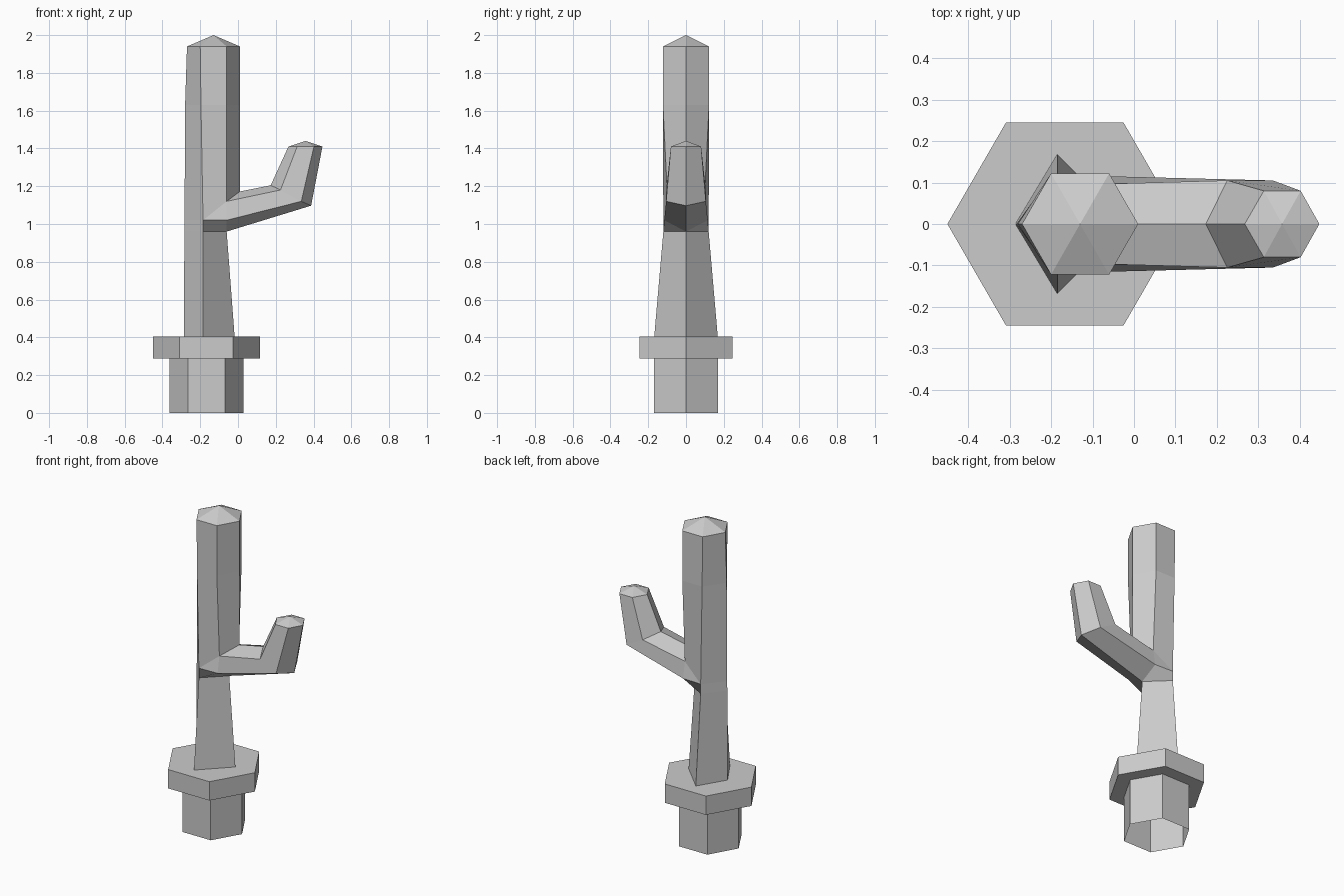
import bpy, bmesh
from math import cos, sin, pi

if "Cube" in bpy.data.objects:
    bpy.data.objects.remove(bpy.data.objects["Cube"])


def strips_to_object(name, strips, extra=(), both_sides=True):
    """Loft rows of points into faces; optionally repeat them mirrored in y."""
    bm = bmesh.new()
    faces = list(extra)
    for rows in strips:
        for r0, r1 in zip(rows, rows[1:]):
            for i in range(len(r0) - 1):
                faces.append([r0[i], r0[i + 1], r1[i + 1], r1[i]])
    for side in ((-1, 1) if both_sides else (1,)):
        for f in faces:
            pts = list(dict.fromkeys(f))  # collapsed quads become triangles
            if len(pts) > 2:
                bm.faces.new([bm.verts.new((x, y * side, z)) for x, y, z in pts])
    bmesh.ops.remove_doubles(bm, verts=bm.verts, dist=1e-4)
    bmesh.ops.recalc_face_normals(bm, faces=bm.faces)
    mesh = bpy.data.meshes.new(name)
    bm.to_mesh(mesh)
    bm.free()
    ob = bpy.data.objects.new(name, mesh)
    bpy.context.collection.objects.link(ob)
    return ob


# Hexagonal pot, open underneath, with a wide rim and a flat soil surface
def hexagon(radius, z):
    return [(-0.167 + radius * cos(i % 6 * pi / 3), radius * sin(i % 6 * pi / 3), z)
            for i in range(7)]


pot_rings = [hexagon(0.195, 0), hexagon(0.195, 0.288),
             hexagon(0.283, 0.288), hexagon(0.283, 0.405)]
strips_to_object("pot", [pot_rings], [pot_rings[-1][:6]], both_sides=False)

# Shared points where the arm leaves the trunk
side_low, side_high = (-0.185, 0.12, 0.96), (-0.185, 0.12, 1.02)
arm_under, arm_low = (-0.06, 0, 0.96), (-0.06, 0.115, 1.02)
arm_high, arm_top = (-0.06, 0.097, 1.12), (0.01, 0, 1.172)
back_low, back_high = (-0.284, 0, 0.96), (-0.283, 0, 1.02)

# Tapered four-sided lower trunk
lower_trunk = [
    [(-0.286, 0, 0.405), (-0.185, 0.168, 0.405), (-0.018, 0, 0.405)],
    [back_low, side_low, arm_under],
]
# Band at the arm junction
junction = [
    [back_low, side_low, side_low, side_low, arm_under],
    [back_high, side_high, side_high, side_high, arm_low],
]
junction = [[back_low, side_low, arm_under], [back_high, side_high, arm_low]]
# Six-sided upper trunk with a pointed cap
upper_trunk = [
    [back_high, side_high, arm_high, arm_top],
    [(-0.28, 0, 1.63), (-0.196, 0.122, 1.63), (-0.06, 0.122, 1.63), (0.01, 0, 1.63)],
    [(-0.27, 0, 1.94), (-0.2, 0.122, 1.94), (-0.06, 0.122, 1.94), (0.01, 0, 1.94)],
    [(-0.13, 0, 2.0)] * 4,
]
# Bent six-sided arm: root, elbow, tip, apex
arm = [
    [arm_top, arm_high, arm_low, arm_under],
    [(0.173, 0, 1.205), (0.225, 0.105, 1.18), (0.335, 0.105, 1.12), (0.387, 0, 1.097)],
    [(0.267, 0, 1.41), (0.313, 0.08, 1.41), (0.402, 0.08, 1.41), (0.447, 0, 1.41)],
    [(0.357, 0, 1.44)] * 4,
]
strips_to_object("cactus", [lower_trunk, junction, upper_trunk, arm],
                 [[side_high, arm_low, arm_high]])
